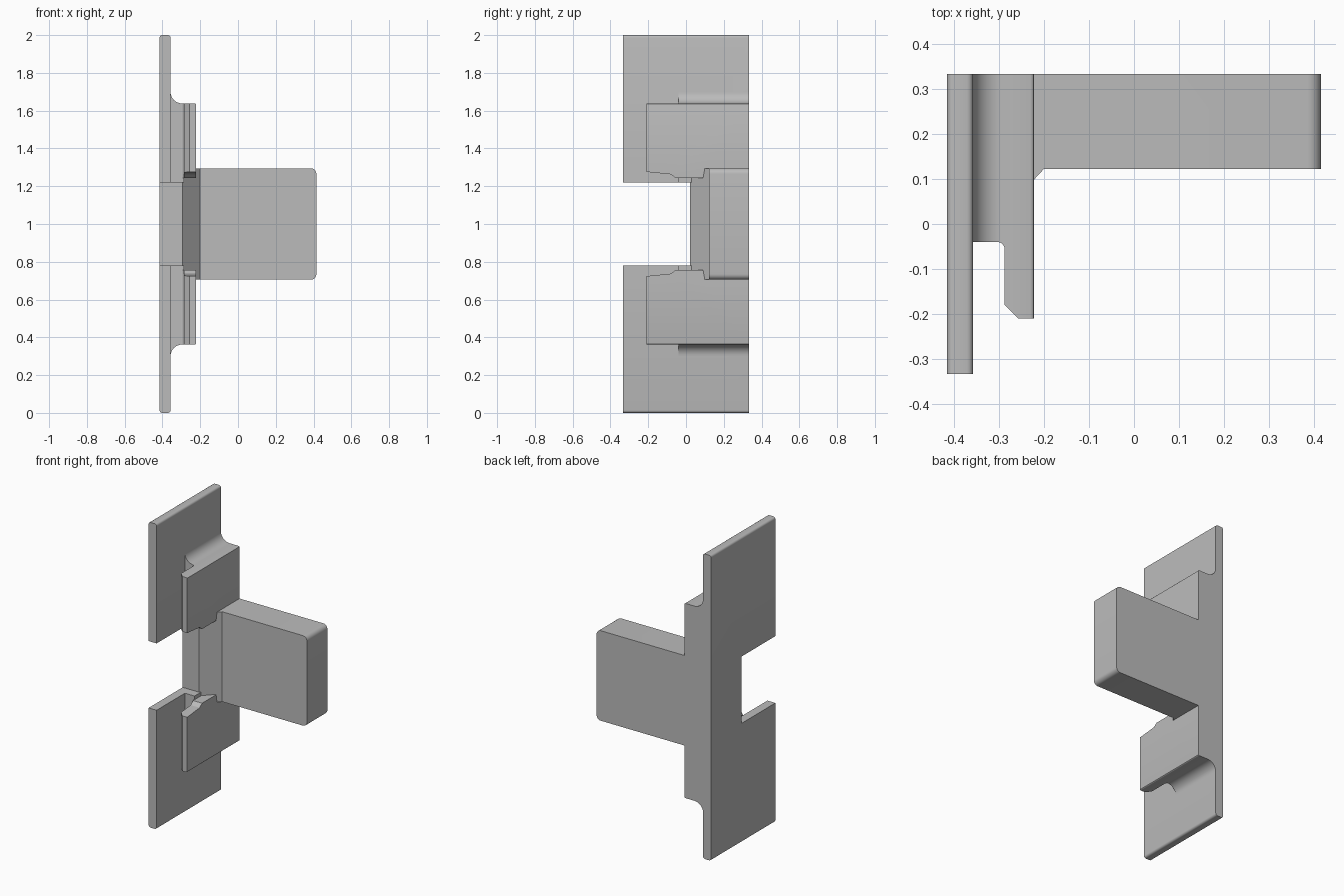
import bpy
import bmesh
import math
from mathutils import Vector

cube = bpy.data.objects.get("Cube")
if cube:
    bpy.data.objects.remove(cube, do_unlink=True)

MID = 1.0                                 # height of the mirror plane
BACK, SHELF, NECK = 0.333, 0.02, -0.04    # depths in y
LEFT, FACE, SLOT, OUTER = -0.415, -0.357, -0.287, -0.222   # widths in x

grey = bpy.data.materials.new("light_grey")
grey.use_nodes = True
grey.diffuse_color = (0.5, 0.5, 0.5, 1)
grey.node_tree.nodes["Principled BSDF"].inputs["Base Color"].default_value = (0.5, 0.5, 0.5, 1)


def arc(cx, cy, r, start, end, steps=10):
    """Points of a circular arc, angles in degrees."""
    angles = [math.radians(start + (end - start) * i / steps) for i in range(steps + 1)]
    return [(cx + r * math.cos(a), cy + r * math.sin(a)) for a in angles]


def prism(name, axis, points, low, high, bevels=(), mirror=False):
    """Extrude a profile along an axis; bevels are (edge test, width, segments)."""
    place = {"x": lambda p, d: (d, p[0], p[1] - MID),
             "y": lambda p, d: (p[0], d, p[1] - MID),
             "z": lambda p, d: (p[0], p[1], d - MID)}[axis]
    bm = bmesh.new()
    base = bm.faces.new([bm.verts.new(place(p, low)) for p in points])
    out = bmesh.ops.extrude_face_region(bm, geom=[base])
    shift = Vector(place((0, 0), high)) - Vector(place((0, 0), low))
    bmesh.ops.translate(bm, vec=shift, verts=[v for v in out["geom"] if isinstance(v, bmesh.types.BMVert)])
    for test, width, segments in bevels:
        edges = [e for e in bm.edges
                 if all(test(v.co.x, v.co.y, v.co.z + MID) for v in e.verts)]
        bmesh.ops.bevel(bm, geom=edges, offset=width, segments=segments,
                        profile=0.5, affect="EDGES")
    bmesh.ops.recalc_face_normals(bm, faces=bm.faces)
    mesh = bpy.data.meshes.new(name)
    bm.to_mesh(mesh)
    bm.free()
    mesh.materials.append(grey)
    obj = bpy.data.objects.new(name, mesh)
    obj.location.z = MID
    bpy.context.collection.objects.link(obj)
    if mirror:
        mod = obj.modifiers.new("mirror", "MIRROR")
        mod.use_axis = (False, False, True)
        mod.use_mirror_merge = False
    bpy.ops.object.select_all(action="DESELECT")
    obj.select_set(True)
    bpy.context.view_layer.objects.active = obj
    bpy.ops.object.shade_smooth_by_angle(angle=math.radians(30))
    return obj


def near(a, b):
    return abs(a - b) < 1e-4


# Tall back plate with a square notch and softened ends
prism("back_plate", "x",
      [(-BACK, 0), (BACK, 0), (BACK, 2), (-BACK, 2),
       (-BACK, 1.219), (SHELF, 1.219), (SHELF, 0.781), (-BACK, 0.781)],
      LEFT, FACE,
      [(lambda x, y, z, s=s, e=e: near(x, s) and near(z, e), 0.014, 4)
       for s in (LEFT, FACE) for e in (0, 2)])

# Projecting bar with a chamfered root and rounded end corners
prism("side_bar", "z",
      [(FACE, SHELF), (-0.295, SHELF), (-0.2, 0.122),
       (-LEFT, 0.122), (-LEFT, BACK), (FACE, BACK)],
      0.705, 1.295,
      [(lambda x, y, z, e=e: near(x, -LEFT) and near(z, e), 0.03, 6) for e in (0.705, 1.295)])

# Necks joining the lips to the plate, blended by a concave fillet
prism("neck", "y",
      arc(-0.295, 0.3, 0.062, 180, 90) + [(SLOT, 0.362), (SLOT, 0.781), (FACE, 0.781)],
      NECK, BACK, mirror=True)

# Forward lips with stepped inner edges and a chamfered tip
prism("lip", "x",
      [(-0.21, 0.362), (BACK, 0.362), (BACK, 0.705), (0.1, 0.705), (0.09, 0.757),
       (-0.055, 0.757), (-0.08, 0.737), (-0.21, 0.724)],
      SLOT, OUTER,
      [(lambda x, y, z: near(x, SLOT) and near(y, -0.21), 0.03, 1),
       (lambda x, y, z: near(x, OUTER) and near(z, 0.362), 0.008, 3)],
      mirror=True)

# Small fillets in the corner between neck and lip
prism("slot_fillet", "z",
      arc(SLOT - 0.016, NECK - 0.016, 0.016, 0, 90, 6) + [(SLOT, NECK)],
      0.362, 0.757, mirror=True)
